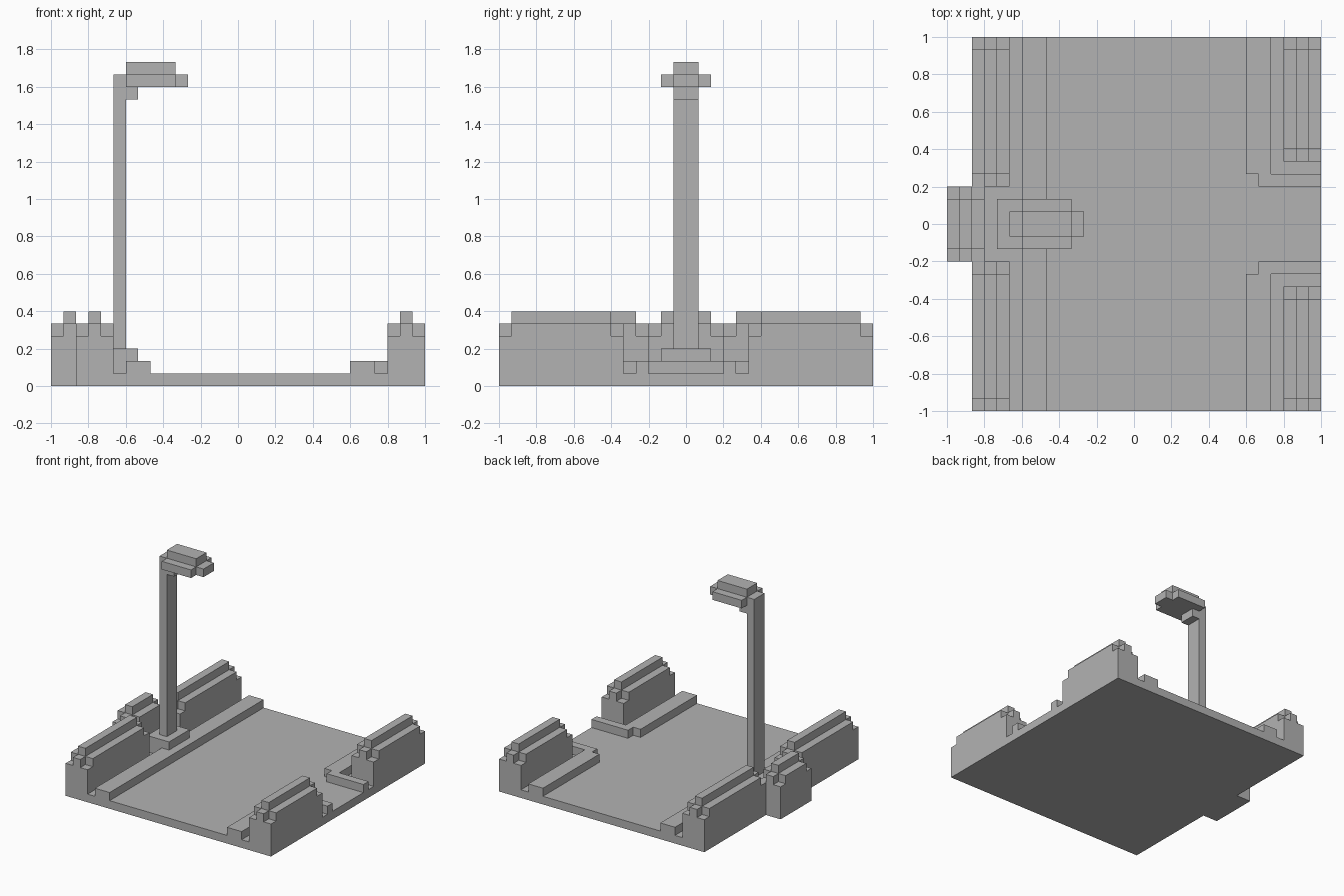
import bpy
import bmesh
from mathutils import Matrix, Vector

UNIT = 1 / 15  # every part sits on a block grid

cube = bpy.data.objects.get("Cube")
if cube:
    bpy.data.objects.remove(cube, do_unlink=True)

GREY = (0.45, 0.45, 0.45, 1)
stone = bpy.data.materials.new("plain grey")
stone.use_nodes = True
stone.diffuse_color = GREY
stone.node_tree.nodes["Principled BSDF"].inputs["Base Color"].default_value = GREY


def build(name, boxes):
    """Make one object from boxes given as ((x0, x1), (y0, y1), (z0, z1)) in blocks."""
    bm = bmesh.new()
    for spans in boxes:
        low = Vector([min(s) for s in spans]) * UNIT
        high = Vector([max(s) for s in spans]) * UNIT
        place = Matrix.Translation((low + high) / 2) @ Matrix.Diagonal((high - low).to_4d())
        place[3][3] = 1
        bmesh.ops.create_cube(bm, size=1, matrix=place)
    mesh = bpy.data.meshes.new(name)
    bm.to_mesh(mesh)
    bm.free()
    mesh.materials.append(stone)
    obj = bpy.data.objects.new(name, mesh)
    bpy.context.collection.objects.link(obj)


def hedge(name, x, y0, y1):
    """A three-block-wide hedge with a stepped, rounded top."""
    build(name, [
        ((x, x + 3), (y0, y1), (1, 4)),
        ((x, x + 1), (y0 + 1, y1 - 1), (4, 5)),
        ((x + 1, x + 2), (y0, y1), (4, 5)),
        ((x + 2, x + 3), (y0 + 1, y1 - 1), (4, 5)),
        ((x + 1, x + 2), (y0 + 1, y1 - 1), (5, 6)),
    ])


# Ground slab with the bump that carries the middle hedge
build("ground", [((-13, 15), (-15, 15), (0, 1)), ((-15, -13), (-3, 3), (0, 1))])

# Hedges
hedge("right_middle_hedge", -15, -3, 3)
for side, y0, y1 in (("front", -15, -3), ("back", 3, 15)):
    hedge(f"right_{side}_hedge", -13, y0, y1)
for side, y0, y1 in (("front", -15, -5), ("back", 5, 15)):
    hedge(f"left_{side}_hedge", 12, y0, y1)

# Kerbs: one straight, two turning the corner
build("right_kerb", [((-9, -7), (-15, 15), (1, 2))])
for side, s in (("front", -1), ("back", 1)):
    build(f"left_{side}_kerb", [
        ((9, 11), (4 * s, 15 * s), (1, 2)),
        ((10, 15), (3 * s, 4 * s), (1, 2)),
    ])

# Street lamp
build("lamp_base", [((-11, -9), (-2, 2), (1, 2)), ((-11, -8), (-2, 2), (2, 3))])
build("lamp_post", [((-10, -9), (-1, 1), (3, 25))])
build("lamp_bracket", [((-9, -8), (-1, 1), (23, 24))])
build("lamp_head", [
    ((-9, -5), (-2, 2), (24, 25)),
    ((-5, -4), (-1, 1), (24, 25)),
    ((-9, -5), (-1, 1), (25, 26)),
])
